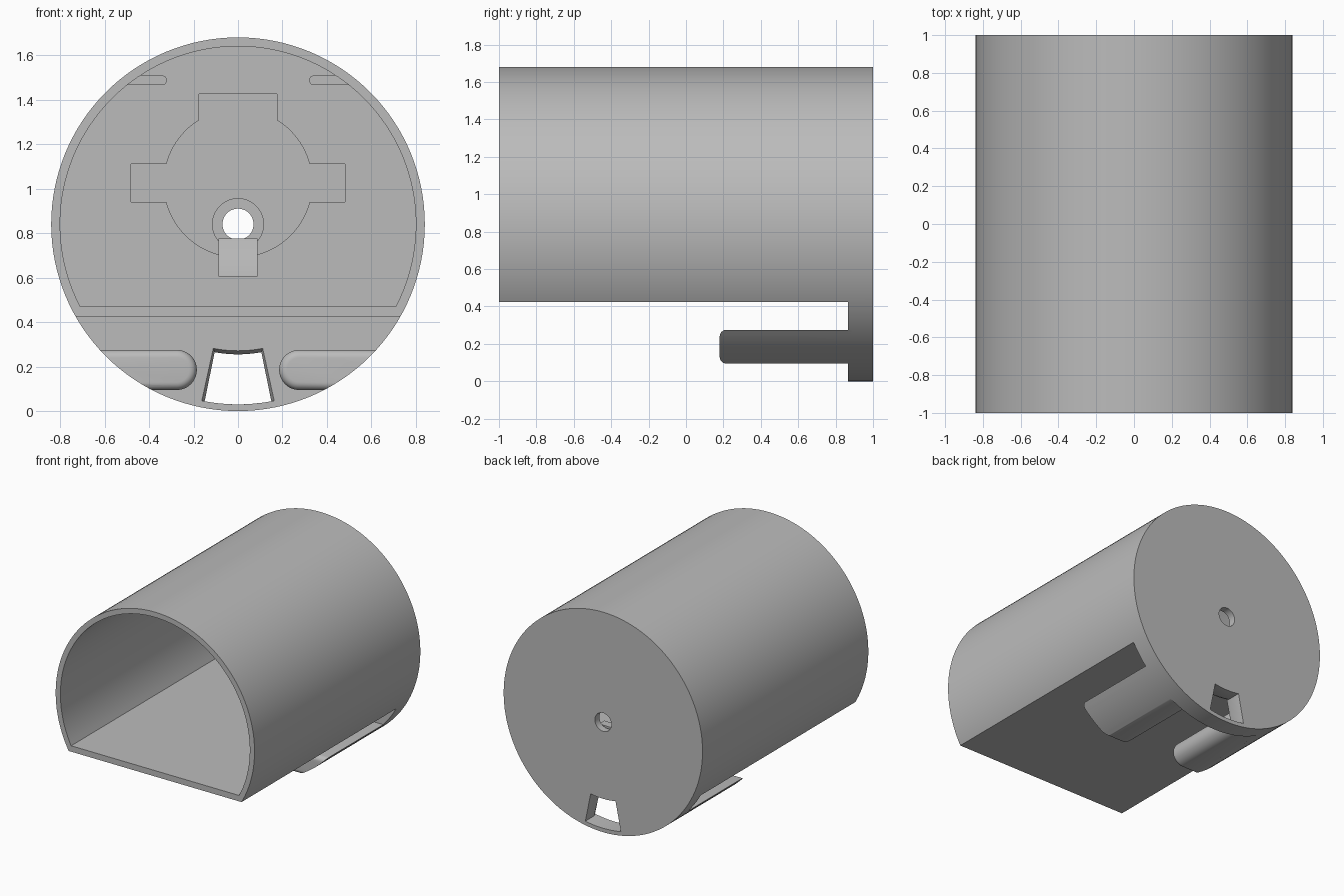
import bpy, bmesh, math
from math import sin, cos, pi, sqrt, asin, atan2

cube = bpy.data.objects.get("Cube")
if cube:
    bpy.data.objects.remove(cube, do_unlink=True)

R = 0.84          # outer radius, also the height of the axis
INNER = 0.80      # cavity radius
WALL_Y = 0.865    # inner face of the end plate

grey = bpy.data.materials.new("plain grey")
grey.use_nodes = True
grey.diffuse_color = (0.5, 0.5, 0.5, 1)
grey.node_tree.nodes["Principled BSDF"].inputs["Base Color"].default_value = (0.5, 0.5, 0.5, 1)


def arc(cx, cz, r, a0, a1, n):
    return [(cx + r * cos(a0 + (a1 - a0) * i / n), cz + r * sin(a0 + (a1 - a0) * i / n))
            for i in range(n + 1)]


def circle(cx, cz, r, n=128):
    return arc(cx, cz, r, 0, 2 * pi, n)[:-1]


def rect(x0, x1, z0, z1):
    return [(x0, z0), (x1, z0), (x1, z1), (x0, z1)]


def loft(name, sections):
    """Solid through equal-length x/z outlines, each given as (y, outline)."""
    bm = bmesh.new()
    rings = [[bm.verts.new((x, y, z)) for x, z in pts] for y, pts in sections]
    n = len(rings[0])
    for a, b in zip(rings, rings[1:]):
        for i in range(n):
            j = (i + 1) % n
            bm.faces.new((a[i], a[j], b[j], b[i]))
    bm.faces.new(rings[0])
    bm.faces.new(rings[-1])
    bmesh.ops.recalc_face_normals(bm, faces=bm.faces)
    mesh = bpy.data.meshes.new(name)
    bm.to_mesh(mesh)
    bm.free()
    mesh.materials.append(grey)
    ob = bpy.data.objects.new(name, mesh)
    bpy.context.collection.objects.link(ob)
    return ob


def prism(name, pts, y0, y1):
    return loft(name, [(y0, pts), (y1, pts)])


def select(ob):
    bpy.ops.object.select_all(action='DESELECT')
    ob.select_set(True)
    bpy.context.view_layer.objects.active = ob


def combine(ob, tool, operation='DIFFERENCE'):
    mod = ob.modifiers.new("cut", 'BOOLEAN')
    mod.operation, mod.object, mod.solver = operation, tool, 'EXACT'
    select(ob)
    bpy.ops.object.modifier_apply(modifier=mod.name)
    bpy.data.objects.remove(tool, do_unlink=True)


def smooth(ob):
    select(ob)
    bpy.ops.object.shade_smooth_by_angle(angle=math.radians(30))


# Round housing, cut flat underneath in front of the end plate
housing = prism("housing", circle(0, R, R), -1, 1)
combine(housing, prism("under_cut", rect(-1, 1, -0.2, 0.425), -1.2, WALL_Y))

# Open D-shaped cavity
a = asin((0.47 - R) / INNER)
combine(housing, prism("cavity", arc(0, R, INNER, a, pi - a, 96), -1.2, WALL_Y))

# Keyed recess in the end plate: a round with three arms
cz, cr = 1.025, 0.333
side = asin(0.085 / cr)
top = atan2(sqrt(cr ** 2 - 0.175 ** 2), 0.175)
recess = [(0.48, cz - 0.085), (0.48, cz + 0.085)] + arc(0, cz, cr, side, top, 12)
recess += [(0.175, 1.425), (-0.175, 1.425)] + arc(0, cz, cr, pi - top, pi - side, 12)
recess += [(-0.48, cz + 0.085), (-0.48, cz - 0.085)]
recess += arc(0, cz, cr, pi + side, 2 * pi - side, 40)
combine(housing, prism("key_recess", recess, WALL_Y - 0.1, WALL_Y + 0.05))

# Shaft hole with its counterbore
combine(housing, prism("counterbore", circle(0, R, 0.115, 48), WALL_Y - 0.1, WALL_Y + 0.08))
combine(housing, prism("shaft_hole", circle(0, R, 0.07, 48), WALL_Y - 0.1, 1.1))


# Tapered slot near the bottom of the end plate, flared at its inner mouth
def slot(grow):
    t, b = asin(0.105 / 0.585), asin(0.15 / 0.81)
    t, b = t + grow, b + grow
    return (arc(0, R, 0.585 - grow, -pi / 2 + t, -pi / 2 - t, 12)
            + arc(0, R, 0.81, -pi / 2 - b, -pi / 2 + b, 12))


combine(housing, loft("slot_cutter", [(WALL_Y - 0.05, slot(0.016)), (WALL_Y, slot(0.016)),
                                      (WALL_Y + 0.03, slot(0)), (1.1, slot(0))]))
smooth(housing)

# Ramped catch below the shaft hole
catch = loft("catch", [(WALL_Y - 0.05, rect(-0.088, 0.088, 0.605, 0.61)),
                       (WALL_Y - 0.02, rect(-0.088, 0.088, 0.605, 0.70)),
                       (WALL_Y - 0.005, rect(-0.088, 0.088, 0.605, 0.775)),
                       (WALL_Y + 0.06, rect(-0.088, 0.088, 0.605, 0.775))])
smooth(catch)


# Round-nosed bar outline running outward from the centre
def bar(s, nose, outer, z, r):
    pts = arc(nose + r, z, r, pi / 2, 3 * pi / 2, 24) + [(outer, z - r), (outer, z + r)]
    return [(s * x, zz) for x, zz in pts]


for s, word in ((1, "left"), (-1, "right")):
    # Long prongs under the housing, trimmed to the round outline
    def ring(d):
        return bar(s, 0.185 + d, 0.9, 0.185, 0.09 - d)
    peg = loft(word + "_prong", [(0.18 + 0.035 * (1 - cos(t)), ring(0.035 * (1 - sin(t))))
                                 for t in [i * pi / 12 for i in range(7)]]
               + [(WALL_Y + 0.02, ring(0))])
    combine(peg, prism("trim", circle(0, R, R), 0, 1), 'INTERSECT')
    smooth(peg)

    # Small ribs high on the inside of the end plate
    rib = prism(word + "_rib", bar(s, 0.32, 0.6, 1.487, 0.022), WALL_Y - 0.04, WALL_Y + 0.02)
    combine(rib, prism("trim", circle(0, R, INNER + 0.01), 0, 1), 'INTERSECT')
    smooth(rib)
